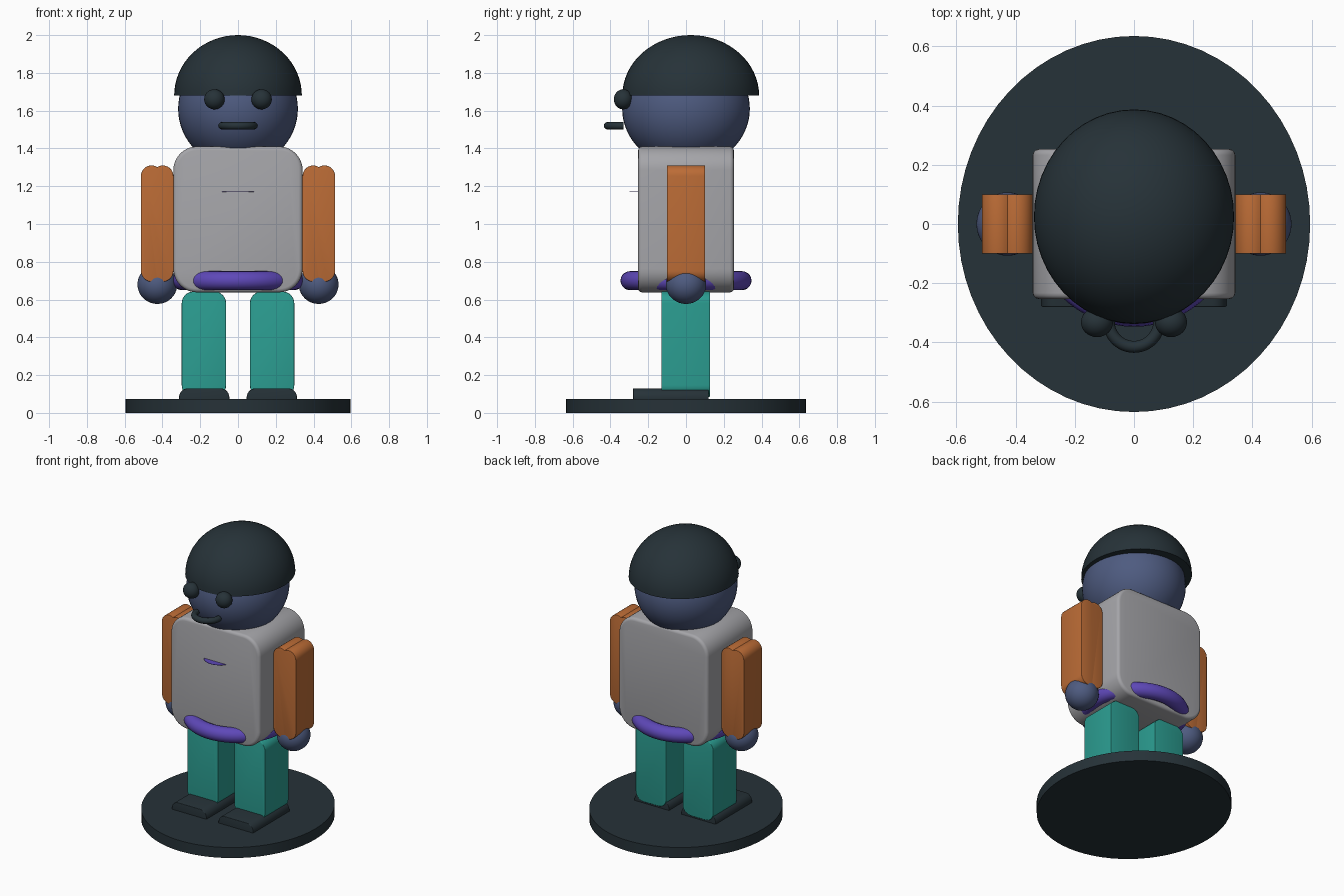
import bpy, bmesh, math
from mathutils import Vector

if "Cube" in bpy.data.objects:
    bpy.data.objects.remove(bpy.data.objects["Cube"])


def material(name, hex_code):
    def lin(c):
        c /= 255
        return c / 12.92 if c <= 0.04045 else ((c + 0.055) / 1.055) ** 2.4
    m = bpy.data.materials.new(name)
    m.diffuse_color = [lin(int(hex_code[i:i + 2], 16)) for i in (0, 2, 4)] + [1]
    m.use_nodes = True
    m.node_tree.nodes["Principled BSDF"].inputs["Base Color"].default_value = m.diffuse_color
    return m


DARK = material("dark slate", "263238")
SKIN = material("slate blue", "4E5B80")
GREY = material("light grey", "A5A5A9")
ORANGE = material("orange", "BC6C36")
TEAL = material("teal", "2B9D91")
PURPLE = material("purple", "5E48B8")


def finish(name, bm, mat, angle=40):
    bmesh.ops.recalc_face_normals(bm, faces=bm.faces)
    mesh = bpy.data.meshes.new(name)
    bm.to_mesh(mesh)
    bm.free()
    mesh.materials.append(mat)
    ob = bpy.data.objects.new(name, mesh)
    bpy.context.collection.objects.link(ob)
    bpy.context.view_layer.objects.active = ob
    ob.select_set(True)
    bpy.ops.object.shade_smooth_by_angle(angle=math.radians(angle))
    ob.select_set(False)
    return ob


def ellipsoid(name, centre, radii, mat, dome=False):
    bm = bmesh.new()
    bmesh.ops.create_uvsphere(bm, u_segments=48, v_segments=32, radius=1)
    if dome:
        geom = bm.verts[:] + bm.edges[:] + bm.faces[:]
        bmesh.ops.bisect_plane(bm, geom=geom, plane_co=(0, 0, 0), plane_no=(0, 0, 1),
                               clear_inner=True, dist=1e-4)
        bmesh.ops.holes_fill(bm, edges=[e for e in bm.edges if e.is_boundary])
    bmesh.ops.scale(bm, vec=radii, verts=bm.verts)
    bmesh.ops.translate(bm, vec=centre, verts=bm.verts)
    return finish(name, bm, mat)


def disc(name, centre, rx, ry, thick, mat):
    bm = bmesh.new()
    bmesh.ops.create_cone(bm, cap_ends=True, segments=64, radius1=1, radius2=1, depth=thick)
    bmesh.ops.scale(bm, vec=(rx, ry, 1), verts=bm.verts)
    bmesh.ops.translate(bm, vec=centre, verts=bm.verts)
    return finish(name, bm, mat)


def rounded_slab(name, x, y, z, r, mat, edge=0.004, notch=0.0):
    """Rounded rectangle in x/z pushed through y; notch dents top and bottom middles."""
    (x0, x1), (y0, y1), (z0, z1) = x, y, z
    pts = []
    corners = [(x1 - r, z1 - r, 0), (x0 + r, z1 - r, 90), (x0 + r, z0 + r, 180), (x1 - r, z0 + r, 270)]
    for i, (cx, cz, start) in enumerate(corners):
        # Past the peak the arc curls toward the notch
        extra = 35 if notch else 0
        a0 = start - (extra if i in (1, 3) else 0)
        a1 = start + 90 + (extra if i in (0, 2) else 0)
        for k in range(11):
            a = math.radians(a0 + (a1 - a0) * k / 10)
            pts.append((cx + r * math.cos(a), cz + r * math.sin(a)))
        if notch and i in (0, 2):
            pts.append(((x0 + x1) / 2, z1 - notch if i == 0 else z0 + notch))
    bm = bmesh.new()
    face = bm.faces.new([bm.verts.new((px, y0, pz)) for px, pz in pts])
    ext = bmesh.ops.extrude_face_region(bm, geom=[face])["geom"]
    bmesh.ops.translate(bm, vec=(0, y1 - y0, 0),
                        verts=[v for v in ext if isinstance(v, bmesh.types.BMVert)])
    bmesh.ops.recalc_face_normals(bm, faces=bm.faces)
    rims = [e for e in bm.edges if abs(e.verts[0].co.y - e.verts[1].co.y) < 1e-6]
    bmesh.ops.bevel(bm, geom=rims, offset=edge, segments=3, profile=0.5, affect='EDGES')
    return finish(name, bm, mat, 35)


def ring(name, centre, major, minor, mat, a0=0, a1=360, steps=64, sides=20):
    """Horizontal torus, or a capped arc of one."""
    bm = bmesh.new()
    closed = a1 - a0 == 360
    loops = []
    for i in range(steps if closed else steps + 1):
        a = math.radians(a0 + (a1 - a0) * i / steps)
        loop = []
        for j in range(sides):
            b = 2 * math.pi * j / sides
            d = major + minor * math.cos(b)
            loop.append(bm.verts.new(Vector(centre) + Vector(
                (d * math.cos(a), d * math.sin(a), minor * math.sin(b)))))
        loops.append(loop)
    for i in range(steps):
        p, q = loops[i], loops[(i + 1) % len(loops)]
        for j in range(sides):
            k = (j + 1) % sides
            bm.faces.new((p[j], q[j], q[k], p[k]))
    if not closed:
        bm.faces.new(loops[0])
        bm.faces.new(loops[-1])
    return finish(name, bm, mat)


# Stand
disc("stand", (0, 0, 0.0365), 0.595, 0.635, 0.073, DARK)

# Torso with belt and thin chest badge
rounded_slab("torso", (-0.342, 0.342), (-0.253, 0.253), (0.638, 1.41), 0.125, GREY, edge=0.02)
ring("belt", (0, 0, 0.70), 0.297, 0.05, PURPLE)
disc("chest_badge", (0, -0.20, 1.17), 0.10, 0.10, 0.002, PURPLE)

# Head, helmet and mouth
ellipsoid("head", (0, 0, 1.61), (0.317, 0.338, 0.31), SKIN)
ellipsoid("helmet", (0, 0.025, 1.68), (0.338, 0.362, 0.32), DARK, dome=True)
ring("mouth", (0, -0.33, 1.52), 0.085, 0.02, DARK, 180, 360, 32, 12)

# Paired parts
for side, s in (("left", -1), ("right", 1)):
    def span(a, b):
        return tuple(sorted((s * a, s * b)))
    ellipsoid(side + "_eye", (s * 0.125, -0.332, 1.66), (0.054, 0.05, 0.053), DARK)
    rounded_slab(side + "_arm", span(0.342, 0.514), (-0.1, 0.1), (0.695, 1.31), 0.056, ORANGE,
                 edge=0.002, notch=0.012)
    ellipsoid(side + "_hand", (s * 0.427, 0, 0.68), (0.105, 0.107, 0.103), SKIN)
    rounded_slab(side + "_leg", span(0.063, 0.298), (-0.13, 0.128), (0.085, 0.642), 0.062, TEAL)
    rounded_slab(side + "_shoe", span(0.046, 0.312), (-0.28, 0.12), (0.03, 0.13), 0.048, DARK)
